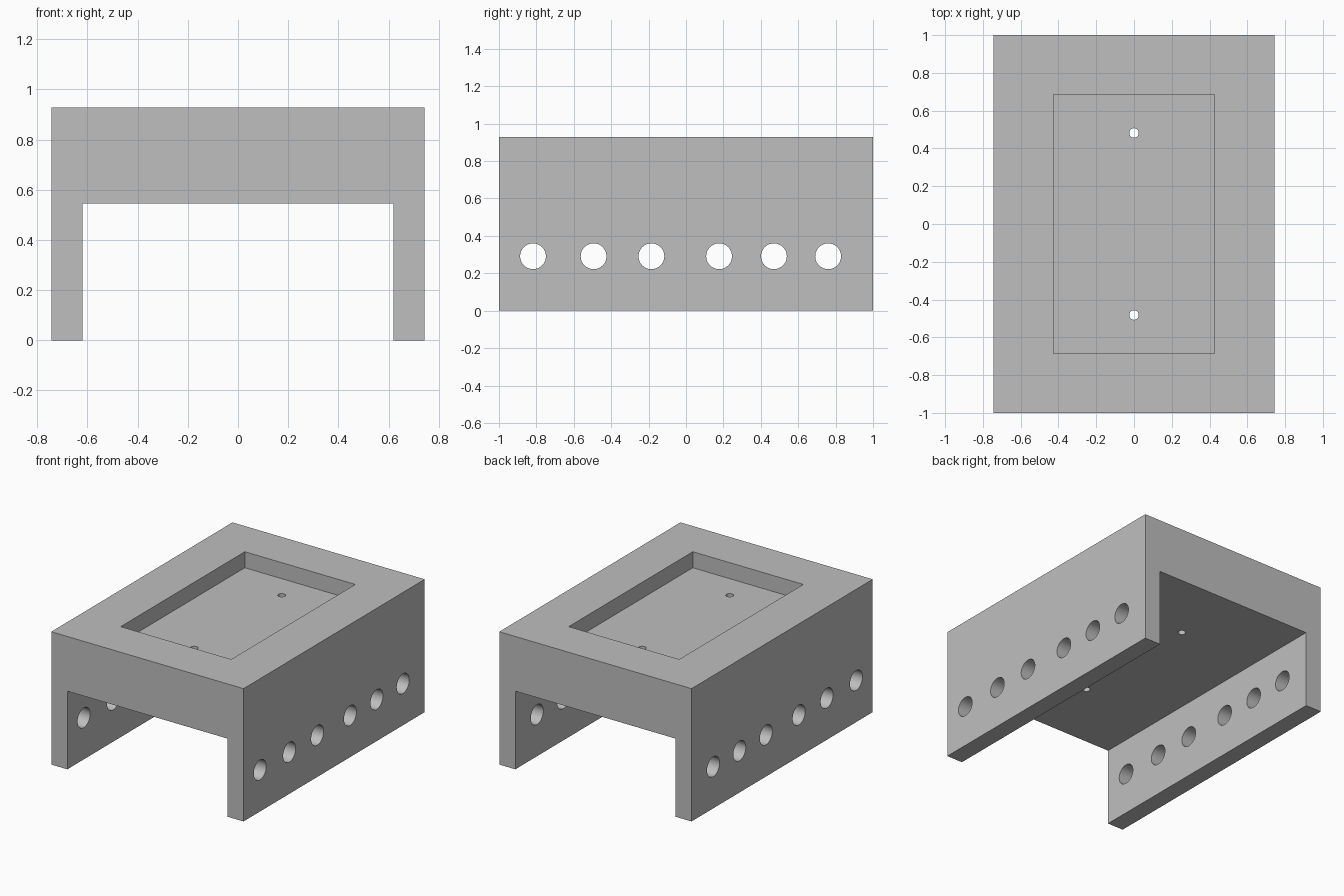
import bpy, math

if "Cube" in bpy.data.objects:
    bpy.data.objects.remove(bpy.data.objects["Cube"])

W, L, H = 0.743, 1.0, 0.928      # half width, half length, height
INNER, DECK = 0.619, 0.546       # inner leg face, underside of the deck

grey = bpy.data.materials.new("plain grey")
grey.diffuse_color = (0.52, 0.52, 0.52, 1)
grey.use_nodes = True
grey.node_tree.nodes["Principled BSDF"].inputs["Base Color"].default_value = grey.diffuse_color


def make_mesh(name, verts, faces):
    me = bpy.data.meshes.new(name)
    me.from_pydata(verts, [], faces)
    ob = bpy.data.objects.new(name, me)
    bpy.context.collection.objects.link(ob)
    me.materials.append(grey)
    return ob


def cut(target, cutter):
    cutter.name = "cutter"
    cutter.hide_render = True
    cutter.data.materials.clear()
    cutter.data.materials.append(grey)
    mod = target.modifiers.new("cut", 'BOOLEAN')
    mod.object = cutter
    mod.solver = 'EXACT'
    bpy.context.view_layer.objects.active = target
    bpy.ops.object.modifier_apply(modifier=mod.name)
    bpy.data.objects.remove(cutter, do_unlink=True)


def cylinder(radius, depth, loc, rot=(0, 0, 0)):
    bpy.ops.mesh.primitive_cylinder_add(vertices=48, radius=radius, depth=depth,
                                        location=loc, rotation=rot)
    return bpy.context.object


# Bridge-shaped body: U profile extruded along y
profile = [(-W, 0), (-INNER, 0), (-INNER, DECK), (INNER, DECK),
           (INNER, 0), (W, 0), (W, H), (-W, H)]
n = len(profile)
verts = [(x, y, z) for y in (-L, L) for x, z in profile]
faces = [tuple(range(n)), tuple(reversed(range(n, 2 * n)))]
faces += [(i, i + n, (i + 1) % n + n, (i + 1) % n) for i in range(n)]
body = make_mesh("bridge_body", verts, faces)

# Rectangular pocket in the top
bpy.ops.mesh.primitive_cube_add(size=1, location=(0, 0, H))
pocket = bpy.context.object
pocket.scale = (0.854, 1.37, 0.224)
bpy.ops.object.transform_apply(location=False, rotation=False, scale=True)
cut(body, pocket)

# Two small screw holes through the pocket floor
for y in (-0.482, 0.482):
    cut(body, cylinder(0.025, 0.8, (0, y, 0.7)))

# Row of round holes through both legs
for y in (-0.818, -0.494, -0.185, 0.177, 0.47, 0.76):
    cut(body, cylinder(0.069, 2, (0, y, 0.291), (0, math.pi / 2, 0)))

# Smooth hole walls, sharp edges elsewhere
bpy.ops.object.select_all(action='DESELECT')
body.select_set(True)
bpy.context.view_layer.objects.active = body
bpy.ops.object.shade_smooth_by_angle(angle=math.radians(30))
